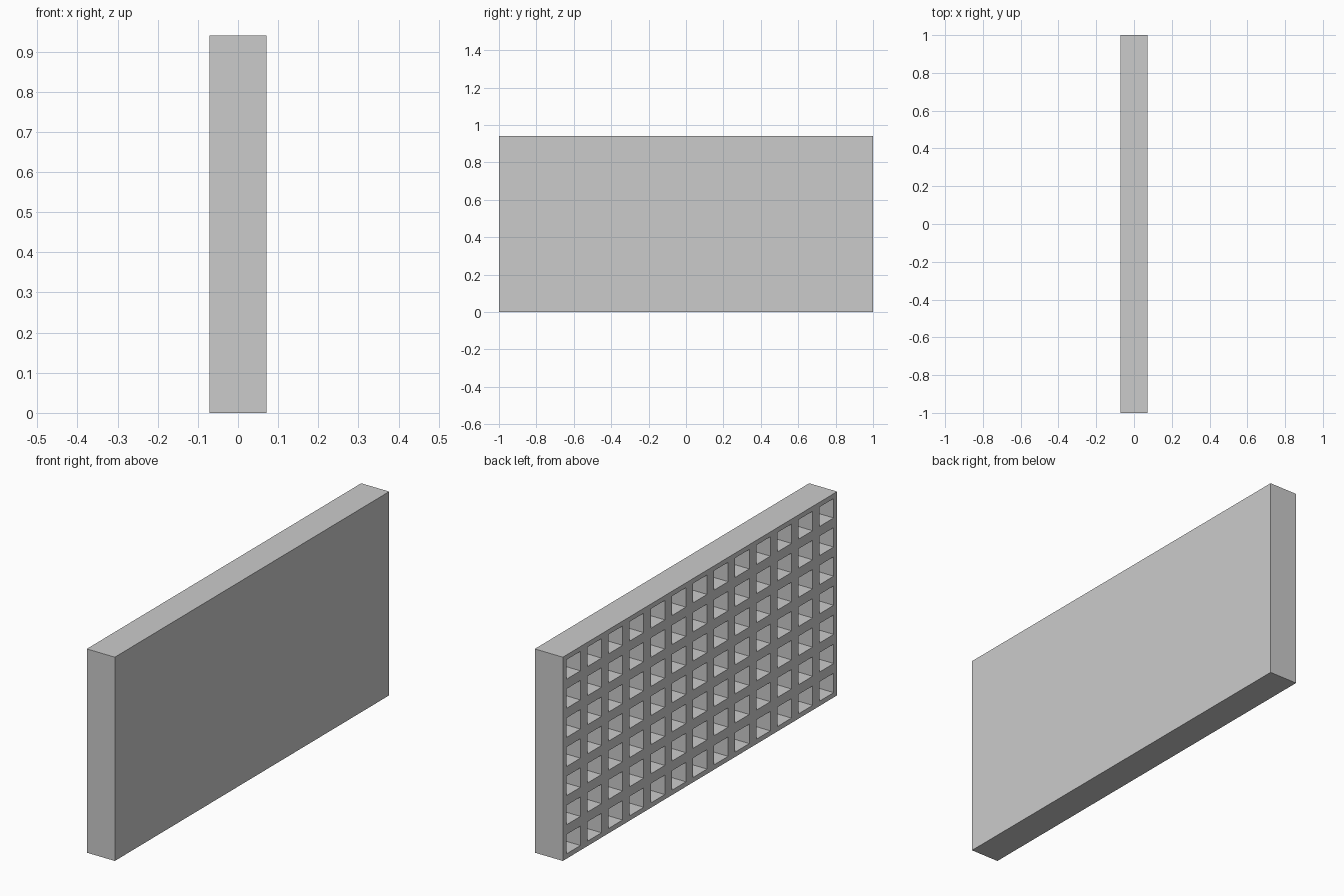
import bpy, bmesh

if "Cube" in bpy.data.objects:
    bpy.data.objects.remove(bpy.data.objects["Cube"])

THICK, WIDTH, HEIGHT = 0.143, 2.0, 0.94
COLS, ROWS = 13, 7
FILL, DEPTH = 2 / 3, 0.125   # pocket share of each cell, pocket depth


def cuts(start, length, count):
    """Grid lines across one axis: outer edges plus both sides of every pocket."""
    pitch = length / count
    lines = [start]
    for i in range(count):
        mid = start + (i + 0.5) * pitch
        lines += [mid - pitch * FILL / 2, mid + pitch * FILL / 2]
    return lines + [start + length]


ys, zs = cuts(-WIDTH / 2, WIDTH, COLS), cuts(0, HEIGHT, ROWS)
bm = bmesh.new()

# Lattice face on the -x side
grid = [[bm.verts.new((-THICK / 2, y, z)) for z in zs] for y in ys]
pockets = []
for i in range(len(ys) - 1):
    for j in range(len(zs) - 1):
        f = bm.faces.new((grid[i][j], grid[i][j + 1],
                          grid[i + 1][j + 1], grid[i + 1][j]))
        if i % 2 and j % 2:
            pockets.append(f)

# Outer side walls and closed back plate
rim = [e for e in bm.edges if e.is_boundary]
ext = bmesh.ops.extrude_edge_only(bm, edges=rim)["geom"]
for v in (g for g in ext if isinstance(g, bmesh.types.BMVert)):
    v.co.x = THICK / 2
back = [e for e in bm.edges if e.is_boundary]
bmesh.ops.contextual_create(bm, geom=back)

# Sink the pockets
floors = bmesh.ops.extrude_face_region(bm, geom=pockets)["geom"]
for v in (g for g in floors if isinstance(g, bmesh.types.BMVert)):
    v.co.x += DEPTH
bmesh.ops.delete(bm, geom=[f for f in pockets if f.is_valid], context='FACES_ONLY')

bmesh.ops.recalc_face_normals(bm, faces=bm.faces)

mesh = bpy.data.meshes.new("waffle_panel")
bm.to_mesh(mesh)
bm.free()
panel = bpy.data.objects.new("waffle_panel", mesh)
bpy.context.collection.objects.link(panel)
